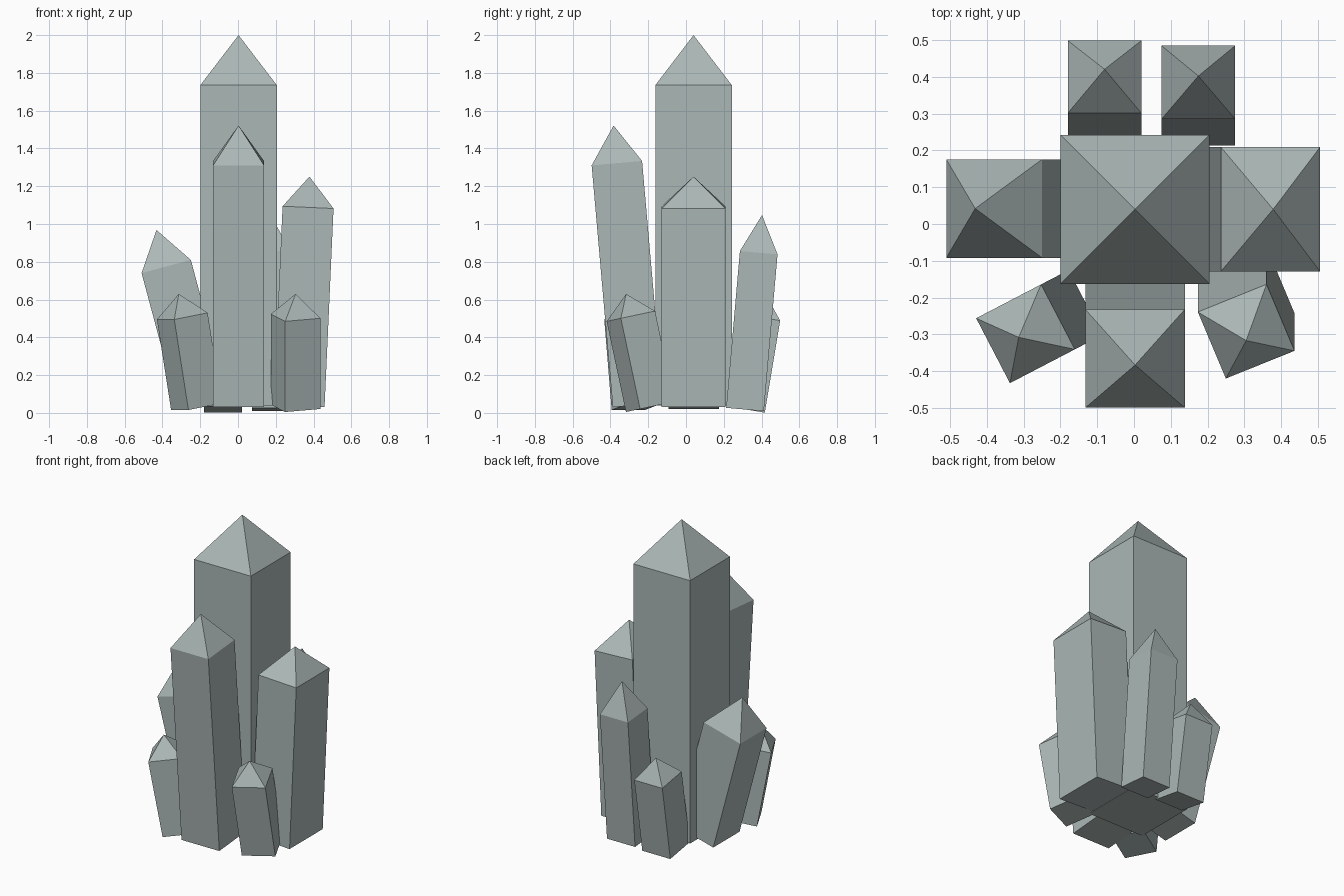
import bpy, bmesh
from math import radians
from mathutils import Matrix, Vector

if "Cube" in bpy.data.objects:
    bpy.data.objects.remove(bpy.data.objects["Cube"])

# One pale grey-green mineral colour
mat = bpy.data.materials.new("pale_grey_green")
mat.diffuse_color = (0.41, 0.48, 0.47, 1.0)
mat.use_nodes = True
mat.node_tree.nodes["Principled BSDF"].inputs["Base Color"].default_value = mat.diffuse_color


def crystal(name, shoulder, size, bottom_z, tip, tilt=(0, 0, 0)):
    """Square prism with a pyramid tip; shoulder is the centre of the top rim,
    tilt is (lean about x, lean about y, spin) given as a rotation matrix."""
    rot = tilt if isinstance(tilt, Matrix) else Matrix.Identity(3)
    axis = rot @ Vector((0, 0, 1))
    length = (shoulder[2] - bottom_z) / axis.z
    hx, hy = size[0] / 2, size[1] / 2
    bm = bmesh.new()
    corners = [(-hx, -hy), (hx, -hy), (hx, hy), (-hx, hy)]
    low = [bm.verts.new((x, y, -length)) for x, y in corners]
    rim = [bm.verts.new((x, y, 0)) for x, y in corners]
    apex = bm.verts.new((0, 0, tip))
    bm.faces.new(low[::-1])
    for i in range(4):
        j = (i + 1) % 4
        bm.faces.new((low[i], low[j], rim[j], rim[i]))
        bm.faces.new((rim[i], rim[j], apex))
    bm.transform(Matrix.Translation(shoulder) @ rot.to_4x4())
    mesh = bpy.data.meshes.new(name)
    bm.to_mesh(mesh)
    bm.free()
    mesh.materials.append(mat)
    bpy.context.collection.objects.link(bpy.data.objects.new(name, mesh))


def rx(deg):
    return Matrix.Rotation(radians(deg), 3, 'X')


def ry(deg):
    return Matrix.Rotation(radians(deg), 3, 'Y')


def rz(deg):
    return Matrix.Rotation(radians(deg), 3, 'Z')


# Main upright crystal
crystal("central_crystal", (0.003, 0.04, 1.735), (0.405, 0.405), 0.04, 0.265)

# Large crystals leaning outwards at front, right and left
crystal("front_crystal", (0.003, -0.366, 1.322), (0.27, 0.268), 0.042, 0.2, rx(5))
crystal("right_crystal", (0.371, 0.04, 1.088), (0.27, 0.338), 0.036, 0.163, ry(2.6))
crystal("left_crystal", (-0.38, 0.042, 0.775), (0.27, 0.268), 0.055, 0.2, ry(-15))

# Two crystals leaning back
crystal("back_right_crystal", (0.175, 0.385, 0.848), (0.2, 0.2), 0.018, 0.2, rx(-5))
crystal("back_left_crystal", (-0.08, 0.4, 0.505), (0.2, 0.2), 0.018, 0.125, rx(-9.5))

# Small twisted crystals at the front corners
crystal("front_left_crystal", (-0.295, -0.2985, 0.512), (0.202, 0.199), 0.033, 0.12,
        rz(27.5) @ ry(-10))
crystal("front_right_crystal", (0.305, -0.292, 0.512), (0.202, 0.2), 0.032, 0.12,
        rx(12) @ rz(22.4))
